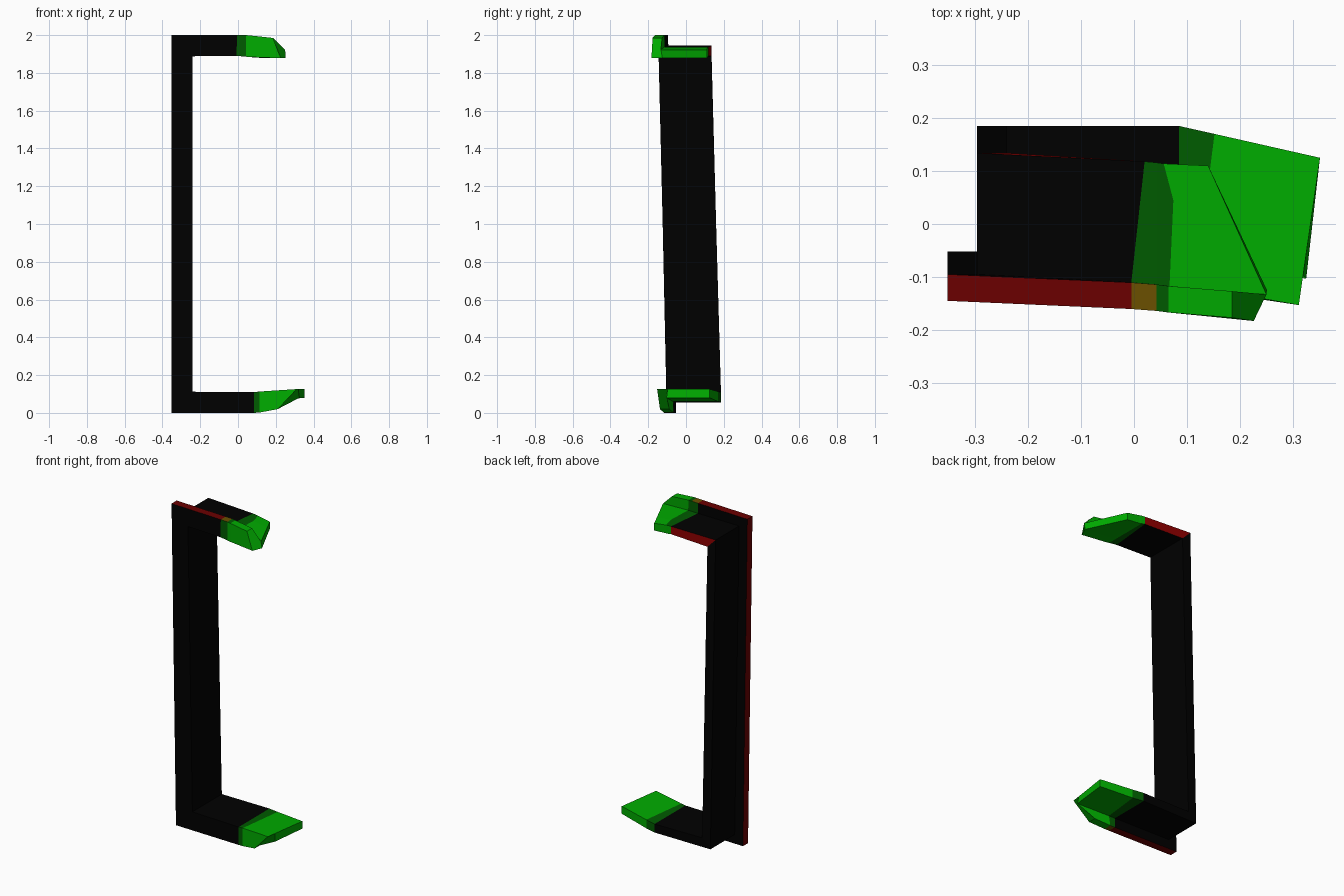
import bpy
import bmesh
from mathutils import Vector

cube = bpy.data.objects.get("Cube")
if cube:
    bpy.data.objects.remove(cube)


def material(name, rgb):
    m = bpy.data.materials.new(name)
    m.use_nodes = True
    m.diffuse_color = (*rgb, 1)
    m.node_tree.nodes["Principled BSDF"].inputs["Base Color"].default_value = (*rgb, 1)
    return m


MATS = [
    material("black", (0, 0, 0)),
    material("dark red", (0.145, 0, 0)),
    material("green", (0, 0.41, 0)),
    material("dark green", (0, 0.105, 0)),
    material("brown", (0.145, 0.08, 0)),
    material("bright red", (0.27, 0, 0)),
]
CODES = "krgdbR"  # one letter per material, in order
FLANGE = 0.05     # flange thickness


def section(points, bulge=0, jut=0):
    """L section with an extra point on the web's outside and inside faces."""
    a, b, c, d, e, f = map(Vector, points)
    outside = c.lerp(d, 0.7) + Vector((bulge, 0, 0))
    inside = f.lerp(e, 0.2) + Vector((jut, 0, 0))
    return [a, b, c, outside, d, e, inside, f]


def arm(xo, xc, xi, xb, yf, yb, zo, zm, zi, **shift):
    """L section of an arm: flange rim, inside corner, web back, front inner edge."""
    yo = yf + 0.15 * (xi - xo)
    return section([(xo, yo, zo), (xo, yo + FLANGE, zo), (xc, yf + FLANGE, zm),
                    (xb, yb, zm), (xb, yb, zi), (xi, yf, zi)], **shift)


def mitre(z, inward, yf, yb):
    """L section cut at 45 degrees at a corner of the spine."""
    xo, t = -0.352, 0.056
    xc, xi = xo + t, xo + 2 * t
    zm, zi = z + inward * t, z + 2 * inward * t
    return section([(xo, yf, z), (xo, yf + FLANGE, z), (xc, yf + FLANGE, zm),
                    (xc, yb, zm), (xi, yb, zi), (xi, yf, zi)])


def loft(name, stations, colours):
    """Skin L sections; each colour string covers rim, flange back,
    web outside, web edge, web inside and front of one span."""
    bm = bmesh.new()
    rings = [[bm.verts.new(p) for p in s] for s in stations]
    for r0, r1, row in zip(rings, rings[1:], colours):
        wide = row[:2] + row[2] * 2 + row[3] + row[4] * 2 + row[5]
        for i, code in enumerate(wide):
            j = (i + 1) % len(wide)
            f = bm.faces.new((r0[i], r0[j], r1[j], r1[i]))
            f.material_index = CODES.index(code)
    # Close both ends: one face for the flange, one for the web
    for r, row in ((rings[0], colours[0]), (rings[-1], colours[-1])):
        for ids in ((0, 1, 2, 6, 7), (2, 3, 4, 5, 6)):
            f = bm.faces.new([r[i] for i in ids])
            f.material_index = CODES.index(row[-1])
    bmesh.ops.recalc_face_normals(bm, faces=bm.faces[:])
    mesh = bpy.data.meshes.new(name)
    bm.to_mesh(mesh)
    bm.free()
    for m in MATS:
        mesh.materials.append(m)
    ob = bpy.data.objects.new(name, mesh)
    bpy.context.collection.objects.link(ob)


# Where the frame meets the coloured tips
lower_joint = arm(0.085, 0.085, 0.085, 0.085, -0.115, 0.185, 0, 0.058, 0.11)
upper_joint = arm(-0.005, -0.005, -0.008, 0.02, -0.16, 0.118, 2, 1.938, 1.89)

# Leaning C-shaped frame with an L profile
loft("frame",
     [lower_joint, mitre(0, 1, -0.102, 0.185), mitre(2, -1, -0.145, 0.134), upper_joint],
     ["rkkkkk", "rkkkkk", "rkkRkk"])

# Lower tip, flaring upward to a slanted end
loft("lower_tip",
     [lower_joint,
      arm(0.115, 0.125, 0.115, 0.152, -0.118, 0.17, 0.002, 0.06, 0.113),
      arm(0.21, 0.325, 0.311, 0.351, -0.153, 0.125, 0.02, 0.08, 0.126)],
     ["bddddd", "gggggg"])

# Upper tip, with a longer dark band on the web than on the front
loft("upper_tip",
     [upper_joint,
      arm(0.042, 0.042, 0.042, 0.042, -0.164, 0.116, 2, 1.937, 1.886),
      arm(0.065, 0.067, 0.065, 0.056, -0.167, 0.114, 1.998, 1.935, 1.884, bulge=0.015),
      arm(0.185, 0.25, 0.226, 0.14, -0.183, 0.11, 1.985, 1.922, 1.878, jut=0.042)],
     ["bddgdd", "dddggg", "gggggg"])
